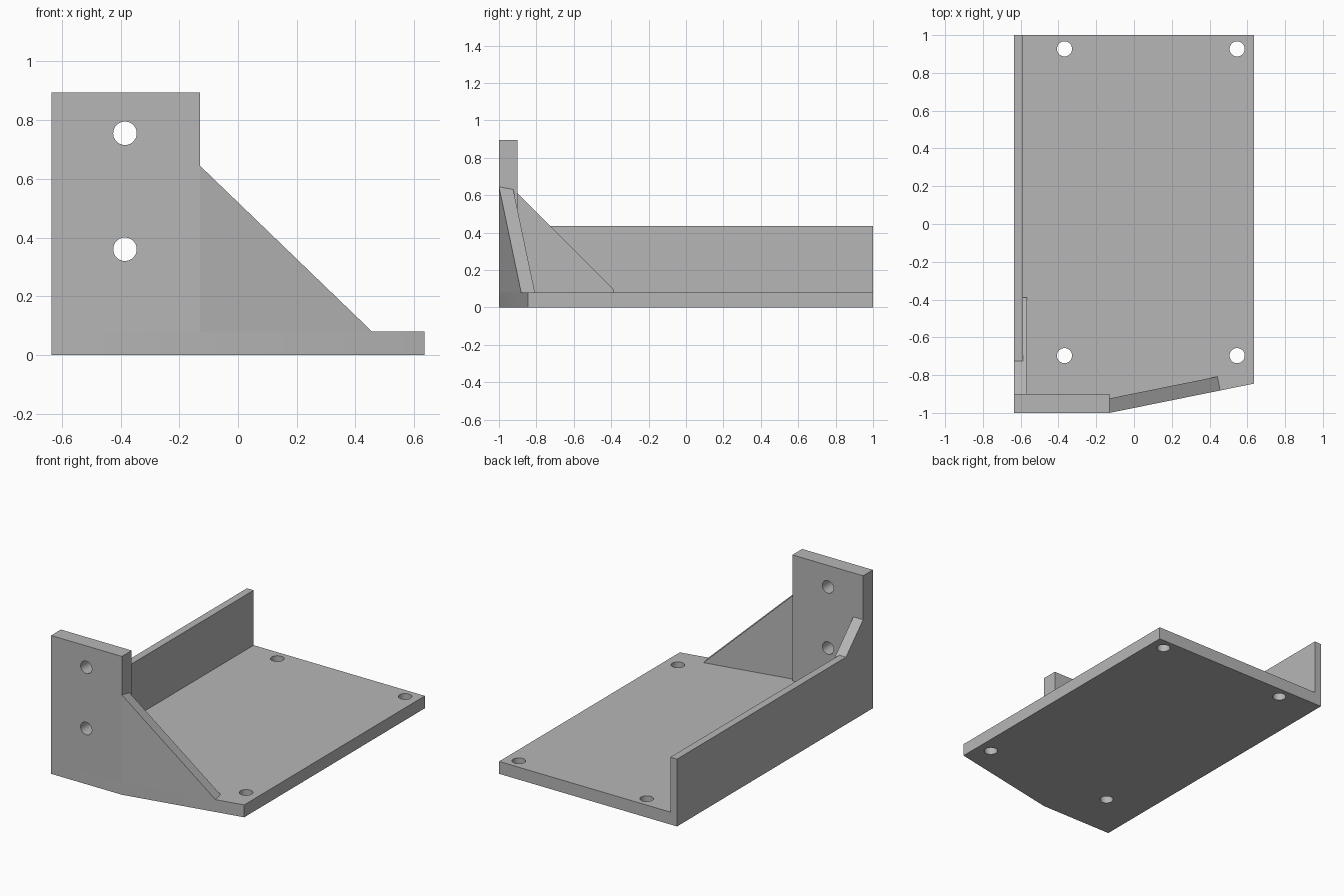
import bpy, bmesh
from math import pi
from mathutils import Matrix, Vector

cube = bpy.data.objects.get("Cube")
if cube:
    bpy.data.objects.remove(cube, do_unlink=True)

grey = bpy.data.materials.new("plain grey")
grey.use_nodes = True
colour = (0.47, 0.47, 0.47, 1)
grey.diffuse_color = colour
grey.node_tree.nodes["Principled BSDF"].inputs["Base Color"].default_value = colour

LEFT, RIGHT, FRONT, BACK = -0.636, 0.636, -1.0, 1.0
FLOOR = 0.08                     # plate thickness
POST_X, POST_Y = -0.13, -0.9     # inner corner of the post


def add_object(name, bm):
    bmesh.ops.recalc_face_normals(bm, faces=bm.faces[:])
    mesh = bpy.data.meshes.new(name)
    bm.to_mesh(mesh)
    bm.free()
    mesh.materials.append(grey)
    obj = bpy.data.objects.new(name, mesh)
    bpy.context.collection.objects.link(obj)
    return obj


def prism(name, outline, sweep):
    """Sweep a flat outline of 3D points along a vector."""
    bm = bmesh.new()
    face = bm.faces.new([bm.verts.new(p) for p in outline])
    swept = bmesh.ops.extrude_face_region(bm, geom=[face])["geom"]
    verts = [g for g in swept if isinstance(g, bmesh.types.BMVert)]
    bmesh.ops.translate(bm, verts=verts, vec=sweep)
    return add_object(name, bm)


def drill(obj, centres, turn):
    """Cut round through holes at the given centres."""
    bm = bmesh.new()
    for centre in centres:
        bmesh.ops.create_cone(bm, cap_ends=True, segments=40, radius1=0.04,
                              radius2=0.04, depth=0.4,
                              matrix=Matrix.Translation(centre) @ turn)
    cutter = add_object("hole_cutter", bm)
    cutter.hide_render = True
    mod = obj.modifiers.new("holes", "BOOLEAN")
    mod.operation, mod.solver, mod.object = "DIFFERENCE", "EXACT", cutter
    bpy.ops.object.select_all(action="DESELECT")
    bpy.context.view_layer.objects.active = obj
    obj.select_set(True)
    bpy.ops.object.modifier_apply(modifier=mod.name)
    bpy.data.objects.remove(cutter, do_unlink=True)
    bpy.ops.object.shade_smooth_by_angle(angle=pi / 6)


# Base plate with an angled front edge and four screw holes
slant_start = Vector((POST_X, FRONT, 0))
slant_end = Vector((RIGHT, -0.845, 0))
plate = prism("base_plate", [(LEFT, FRONT, 0), slant_start, slant_end,
                             (RIGHT, BACK, 0), (LEFT, BACK, 0)], (0, 0, FLOOR))
drill(plate, [(x, y, FLOOR / 2) for x in (-0.368, 0.546) for y in (-0.697, 0.927)],
      Matrix.Identity(4))

# Upright mounting post with two bolt holes
post = prism("mounting_post", [(LEFT, FRONT, FLOOR), (POST_X, FRONT, FLOOR),
                               (POST_X, FRONT, 0.894), (LEFT, FRONT, 0.894)],
             (0, POST_Y - FRONT, 0))
drill(post, [(-0.385, -0.95, z) for z in (0.36, 0.755)], Matrix.Rotation(pi / 2, 4, "X"))

# Side rail, rising to the post at its front end
RAIL_X = -0.588
prism("side_rail", [(LEFT, y, z) for y, z in (
    (POST_Y, FLOOR), (BACK, FLOOR), (BACK, 0.435), (-0.725, 0.435), (POST_Y, 0.61))],
    (RAIL_X - LEFT, 0, 0))

# Triangular gusset on the inside of the rail
prism("side_gusset", [(RAIL_X, y, z) for y, z in (
    (POST_Y, FLOOR), (-0.388, FLOOR), (-0.388, 0.098), (POST_Y, 0.61))],
    (0.022, 0, 0))

# Triangular brace standing on the angled front edge
along = (slant_end - slant_start).normalized()
inward = Vector((-along.y, along.x, 0))
foot = slant_start + along * 0.598
up = Vector((0, 0, 1))
prism("front_brace", [slant_start + up * FLOOR, foot + up * FLOOR,
                      slant_start + up * 0.645], inward * 0.075)
